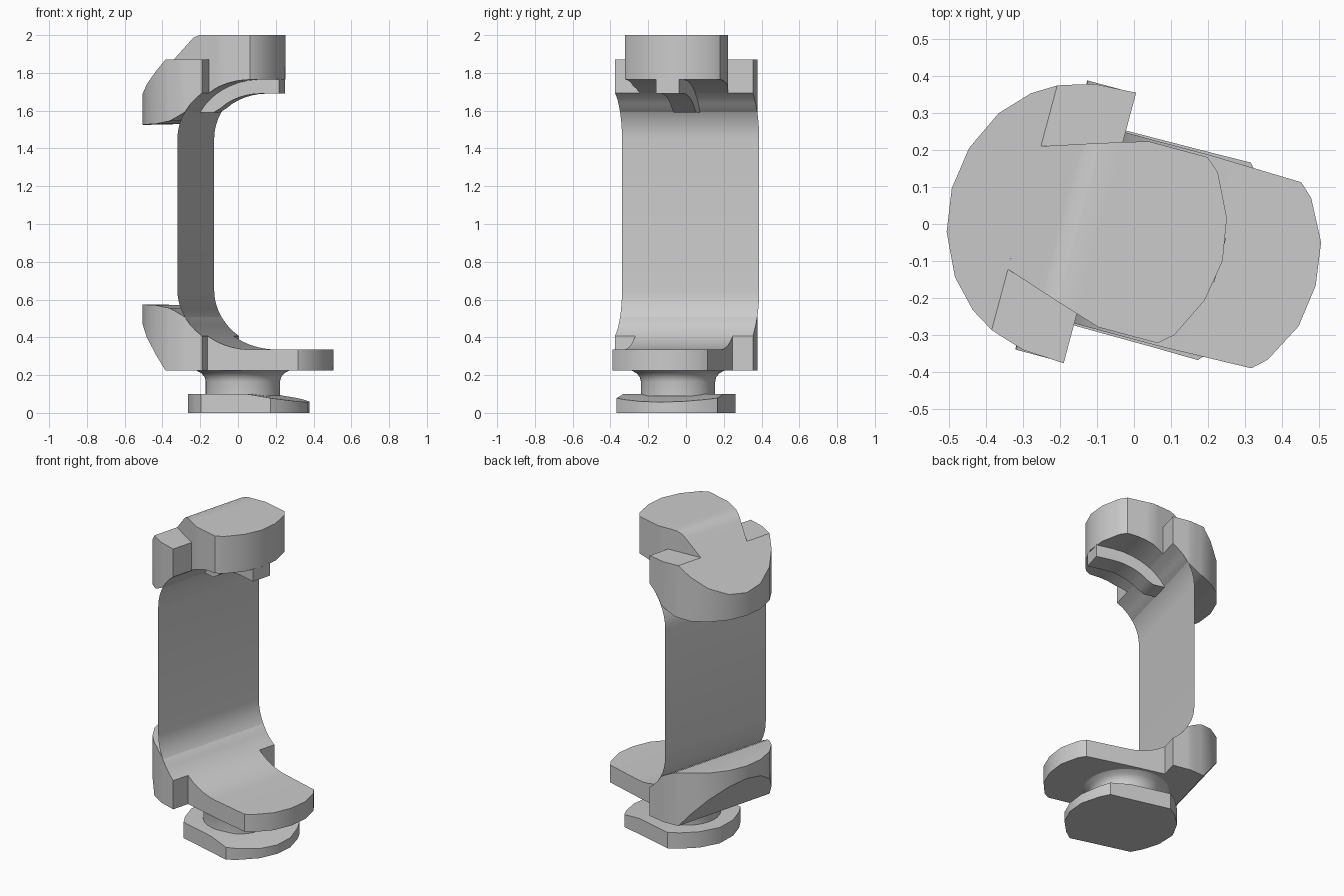
import bpy, bmesh, math

if "Cube" in bpy.data.objects:
    bpy.data.objects.remove(bpy.data.objects["Cube"])

ANGLE = math.radians(-15)
ORIGIN = (-0.009, -0.033, 0)


def finish(name, bm, solid=True):
    bmesh.ops.remove_doubles(bm, verts=bm.verts, dist=0.0002)
    bmesh.ops.dissolve_degenerate(bm, edges=bm.edges, dist=0.0002)
    if solid:
        bmesh.ops.recalc_face_normals(bm, faces=bm.faces)
    mesh = bpy.data.meshes.new(name)
    bm.to_mesh(mesh)
    bm.free()
    ob = bpy.data.objects.new(name, mesh)
    bpy.context.collection.objects.link(ob)
    ob.location = ORIGIN
    ob.rotation_euler.z = ANGLE
    bpy.ops.object.select_all(action='DESELECT')
    ob.select_set(True)
    bpy.context.view_layer.objects.active = ob
    bpy.ops.object.shade_smooth_by_angle(angle=math.radians(32))
    return ob


def loft(name, rows):
    """Symmetric solid from rows of (length, half width, bottom z, top z)."""
    bm = bmesh.new()
    rings = [[bm.verts.new(p) for p in ((u, -w, zb), (u, w, zb), (u, w, zt), (u, -w, zt))]
             for u, w, zb, zt in rows]
    for a, b in zip(rings, rings[1:]):
        for i in range(4):
            j = (i + 1) % 4
            bm.faces.new((a[i], a[j], b[j], b[i]))
    bm.faces.new(rings[0])
    bm.faces.new(rings[-1][::-1])
    return finish(name, bm)


def lerp(points, u):
    for (a, p), (b, q) in zip(points, points[1:]):
        if a <= u <= b:
            return p + (q - p) * (u - a) / (b - a)
    return points[0][1] if u < points[0][0] else points[-1][1]


def bend(u):
    """Height of the concave fillet above its start."""
    return 0.315 * math.sqrt(max(0, 1 - ((min(u, 0.15) - 0.15) / 0.372) ** 2))


def low(u):
    return 0.65 - bend(u)


def high(u):
    return 1.45 + bend(u)


# Rear wings, one at each end of the column
wing_outline = [(-.5, 0), (-.483, .117), (-.43, .229), (-.36, .303),
                (-.295, .343), (-.2, .372), (-.086, .378)]
stations = [-.5, -.483, -.43, -.36, -.297, -.273, -.24, -.2, -.18, -.15, -.118, -.086]
inner_rise = [(-.5, .575), (-.36, .57), (-.273, .555), (-.22, .53), (-.18, .506)]


def wing_inner(u):
    return low(u) if u > -.18 else lerp(inner_rise, u)


upper_ramp = [(-.5, 1.67), (-.297, 1.87), (-.086, 1.87)]
lower_ramp = [(-.5, .495), (-.297, .225), (-.086, .225)]
loft("upper_wing", [(u, lerp(wing_outline, u), 2.1 - wing_inner(u), lerp(upper_ramp, u))
                    for u in stations])

# Lower wing steps in to the narrower front plate
rows = [(u, lerp(wing_outline, u), lerp(lower_ramp, u), wing_inner(u)) for u in stations]
rows += [(u, .267, .225, low(u)) for u in (-.086, -.04, 0, .05, .1, .15)]
rows += [(u, w, .225, .335) for u, w in
         ((.407, .26), (.444, .226), (.501, .117), (.517, 0))]
loft("lower_plate", rows)

# Top block with a sloped back and a rounded front
block_outline = [(-.297, .172), (-.15, .22), (-.02, .26), (.145, .26),
                 (.183, .227), (.238, .115), (.257, 0)]
block_top = [(-.297, 1.87), (-.2, 1.966), (-.175, 1.988), (-.14, 2.0), (.257, 2.0)]
rows = [(u, lerp(block_outline, u), 1.86, lerp(block_top, u))
        for u in (-.297, -.2, -.175, -.15, -.14, -.086)]
rows += [(u, lerp(block_outline, u), high(u), 2.0)
         for u in (-.086, -.05, -.02, .03, .08, .145, .183, .238, .257)]
loft("top_block", rows)

# Curved rib under the top block
rows = []
for i in range(13):
    u = -.18 + .43 * i / 12
    k = (min(u, .15) - .15) / .30
    arc = 1.45 + .24 * math.sqrt(max(0, 1 - k * k))
    rows.append((u, .062, max(1.59, arc), high(u) + .005))
loft("underside_rib", rows)

# Thin upright sheet curving into both ends
bend_us = [.15 - .372 * math.sin(math.radians(a)) for a in range(40, 91, 5)]
bend_us[0] = -.086
path = [(u, low(u)) for u in bend_us] + [(u, high(u)) for u in reversed(bend_us)]
bm = bmesh.new()
pairs = [[bm.verts.new((u, s * .376, z)) for s in (-1, 1)] for u, z in path]
for a, b in zip(pairs, pairs[1:]):
    bm.faces.new((a[0], a[1], b[1], b[0]))
finish("column_sheet", bm, solid=False)

# Round neck, flared at the top
bm = bmesh.new()
profile = [(.197, .09), (.197, .165), (.203, .19), (.22, .21), (.25, .226)]
N = 32
rings = [[bm.verts.new((.036 + r * math.cos(math.tau * i / N), r * math.sin(math.tau * i / N), z))
          for i in range(N)] for r, z in profile]
for a, b in zip(rings, rings[1:]):
    for i in range(N):
        j = (i + 1) % N
        bm.faces.new((a[i], a[j], b[j], b[i]))
bm.faces.new(rings[0][::-1])
bm.faces.new(rings[-1])
finish("neck", bm)

# Base foot, sloping down towards the front
foot = [(-.26, 0), (-.23, .125), (-.17, .22), (-.12, .272), (.13, .274),
        (.262, .276), (.31, .22), (.37, .115), (.39, 0)]
loft("base_foot", [(u, w, 0, .1 - .165 * max(0, u - .13)) for u, w in foot])
